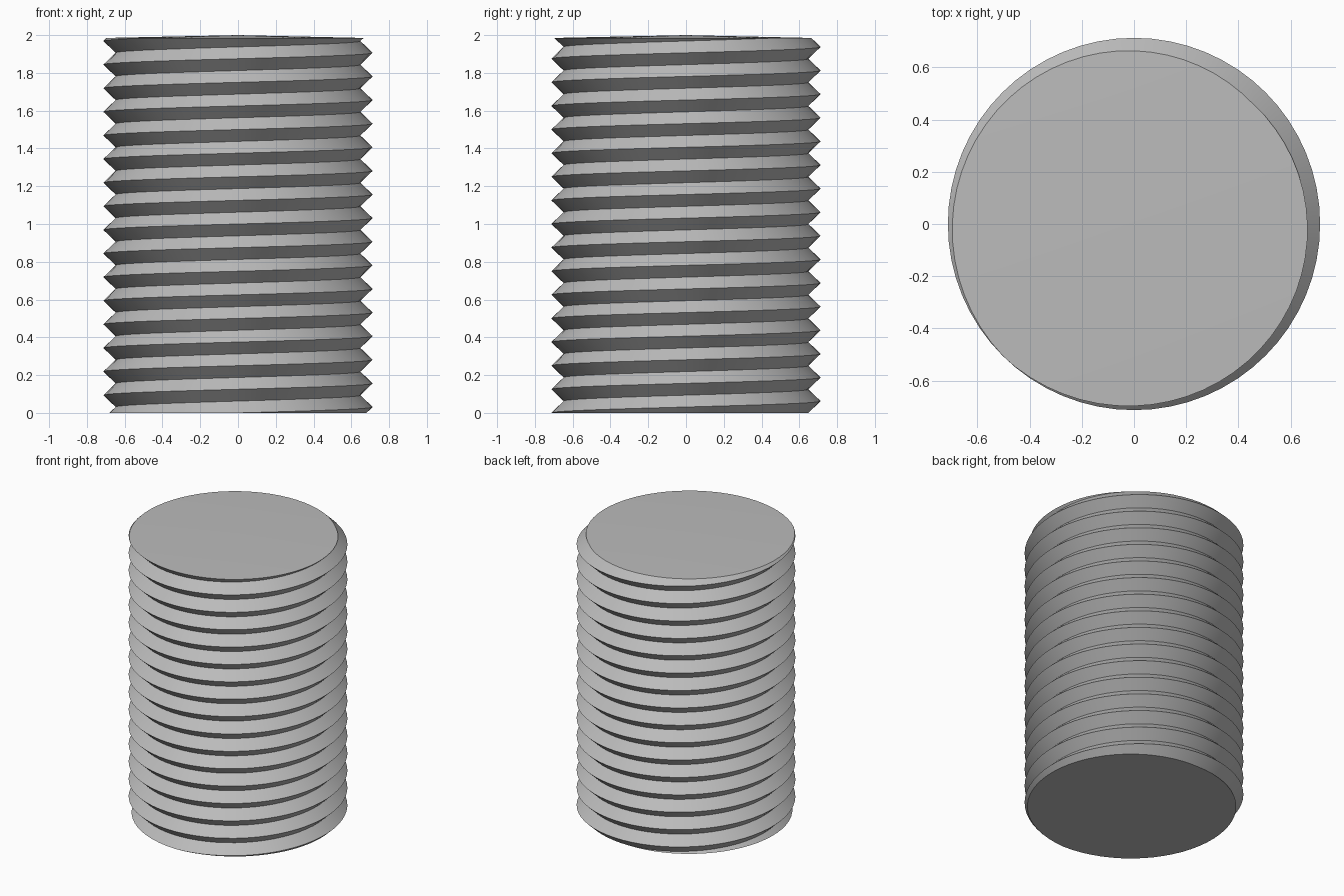
import bpy, bmesh
from math import sin, cos, tau

if "Cube" in bpy.data.objects:
    bpy.data.objects.remove(bpy.data.objects["Cube"])

PITCH, TURNS, SEGMENTS = 0.125, 16, 64
CREST, ROOT = 0.713, 0.648
RIM, PEAK = 1.985, 2.0

steel = bpy.data.materials.new("grey steel")
steel.use_nodes = True
colour = (0.5, 0.5, 0.5, 1)
steel.diffuse_color = colour
steel.node_tree.nodes["Principled BSDF"].inputs["Base Color"].default_value = colour

# Right-handed V thread: alternate crest and root helices, overlong at both ends
bm = bmesh.new()
rows = range(-4, 2 * TURNS + 4)
columns = []
for i in range(SEGMENTS):
    a = tau * (i / SEGMENTS - 0.25)
    column = {}
    for j in rows:
        r = ROOT if j % 2 else CREST
        z = (i / SEGMENTS + j / 2) * PITCH
        column[j] = bm.verts.new((r * cos(a), r * sin(a), z))
    columns.append(column)
for i, column in enumerate(columns):
    last = i == SEGMENTS - 1
    following = columns[0] if last else columns[i + 1]
    shift = 2 if last else 0            # one full turn climbs two rows
    for j in rows[:-1 - shift]:
        k = j + shift
        bm.faces.new((column[j], following[k], following[k + 1], column[j + 1]))


# Trim both ends and close them
def trim(height, direction):
    cut = bmesh.ops.bisect_plane(
        bm, geom=bm.verts[:] + bm.edges[:] + bm.faces[:], dist=1e-5,
        plane_co=(0, 0, height), plane_no=(0, 0, direction), clear_outer=True)
    rim = [e for e in bm.edges if e.is_boundary
           and all(abs(v.co.z - height) < 1e-4 for v in e.verts)]
    return rim


bmesh.ops.contextual_create(bm, geom=trim(0, -1))
top_rim = trim(RIM, 1)

# Very shallow raised centre on the top
apex = bm.verts.new((0, 0, PEAK))
for e in top_rim:
    bm.faces.new((e.verts[0], e.verts[1], apex))
bmesh.ops.recalc_face_normals(bm, faces=bm.faces[:])

mesh = bpy.data.meshes.new("threaded_rod")
bm.to_mesh(mesh)
bm.free()
mesh.materials.append(steel)
rod = bpy.data.objects.new("threaded_rod", mesh)
bpy.context.collection.objects.link(rod)
bpy.context.view_layer.objects.active = rod
rod.select_set(True)
bpy.ops.object.shade_smooth_by_angle()
